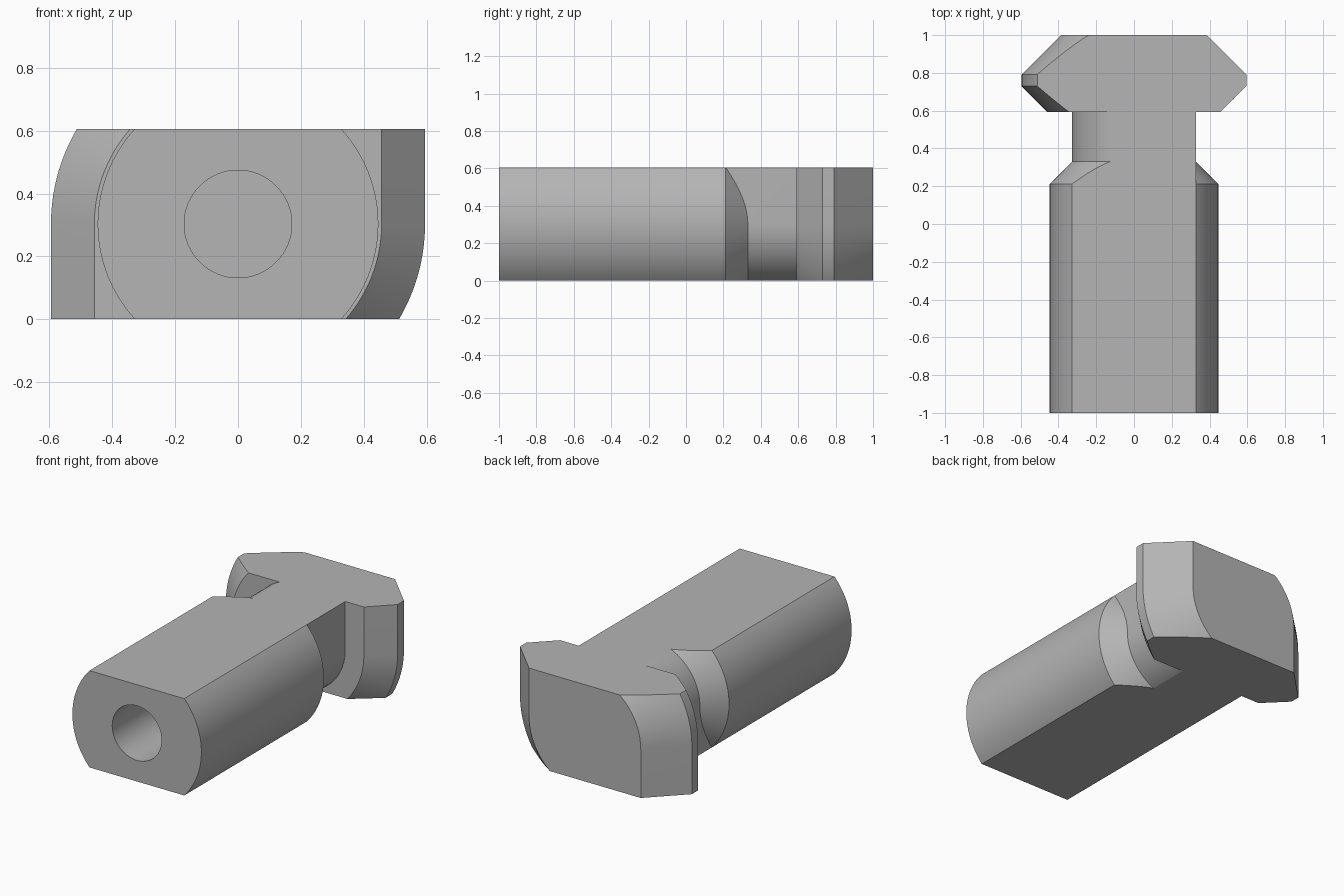
import bpy, bmesh, math

if "Cube" in bpy.data.objects:
    bpy.data.objects.remove(bpy.data.objects["Cube"])

H = 0.303                      # half height of the flats
NECK = 0.328                   # neck radius
BODY = math.hypot(NECK, H)     # shank radius
HEAD, HEAD_FRONT, HEAD_BACK = 0.595, 0.457, 0.387
N = 16                         # rows per quarter

steel = bpy.data.materials.new("Grey steel")
steel.use_nodes = True
grey = (0.46, 0.46, 0.46, 1)
steel.diffuse_color = grey
steel.node_tree.nodes["Principled BSDF"].inputs["Base Color"].default_value = grey

rows = [H * math.sin(k / N * math.pi / 2) for k in range(-N, N + 1)]


def section(r, y, square):
    """Flat-sided ring: lower right and upper left round, the others at least square wide."""
    col = []
    for z in rows:
        x = math.sqrt(r * r - z * z)
        col.append((max(x, square) if z > 0 else x, z))
    col += [(-x, -z) for x, z in col]
    return [(x, y, z + H) for x, z in col]


def taper(r0, y0, r1, y1, steps=12):
    return [(r0 + (r1 - r0) * i / steps, y0 + (y1 - y0) * i / steps) for i in range(steps + 1)]


# Shank, conical shoulder and neck
sections = [section(BODY, -1, NECK)]
for z in reversed(rows[N:]):
    r = math.hypot(NECK, z)
    sections.append(section(r, 0.212 + BODY - r, NECK))
y_head = 0.592
sections.append(section(NECK, y_head, NECK))

# Hammer head with a chamfer on each side
y_wide, y_back = y_head + HEAD - HEAD_FRONT, 1 - (HEAD - HEAD_BACK)
for r, y in taper(HEAD_FRONT, y_head, HEAD, y_wide) + taper(HEAD, y_back, HEAD_BACK, 1):
    sections.append(section(r, y, r))

# Skin the sections
bm = bmesh.new()
rings = [[bm.verts.new(p) for p in s] for s in sections]
C = len(rows)
for a, b in zip(rings, rings[1:]):
    for i in range(2 * C - 1):
        if i != C - 1:
            bm.faces.new((a[i], a[i + 1], b[i]))
            bm.faces.new((a[i + 1], b[i + 1], b[i]))
bm.faces.new([r[C - 1] for r in rings] + [r[C] for r in reversed(rings)])
bm.faces.new([r[0] for r in rings] + [r[-1] for r in reversed(rings)])
bm.faces.new(rings[0])
bm.faces.new(rings[-1])
bmesh.ops.recalc_face_normals(bm, faces=bm.faces)
bmesh.ops.dissolve_limit(bm, angle_limit=0.002, verts=bm.verts, edges=bm.edges)
mesh = bpy.data.meshes.new("hammer_fastener")
bm.to_mesh(mesh)
bm.free()
mesh.materials.append(steel)
body = bpy.data.objects.new("hammer_fastener", mesh)
bpy.context.collection.objects.link(body)

# Blind bore in the front end
bpy.ops.mesh.primitive_cylinder_add(vertices=64, radius=0.171, depth=1.4,
                                    location=(0, -0.5, H), rotation=(math.pi / 2, 0, 0))
cutter = bpy.context.object
cutter.name = "bore_cutter"
cutter.hide_render = True
cutter.data.materials.append(steel)
bore = body.modifiers.new("bore", "BOOLEAN")
bore.operation, bore.solver, bore.object = "DIFFERENCE", "EXACT", cutter

bpy.ops.object.select_all(action="DESELECT")
body.select_set(True)
bpy.context.view_layer.objects.active = body
bpy.ops.object.modifier_apply(modifier="bore")
bpy.data.objects.remove(cutter)
bpy.ops.object.shade_smooth_by_angle(angle=math.radians(18))
